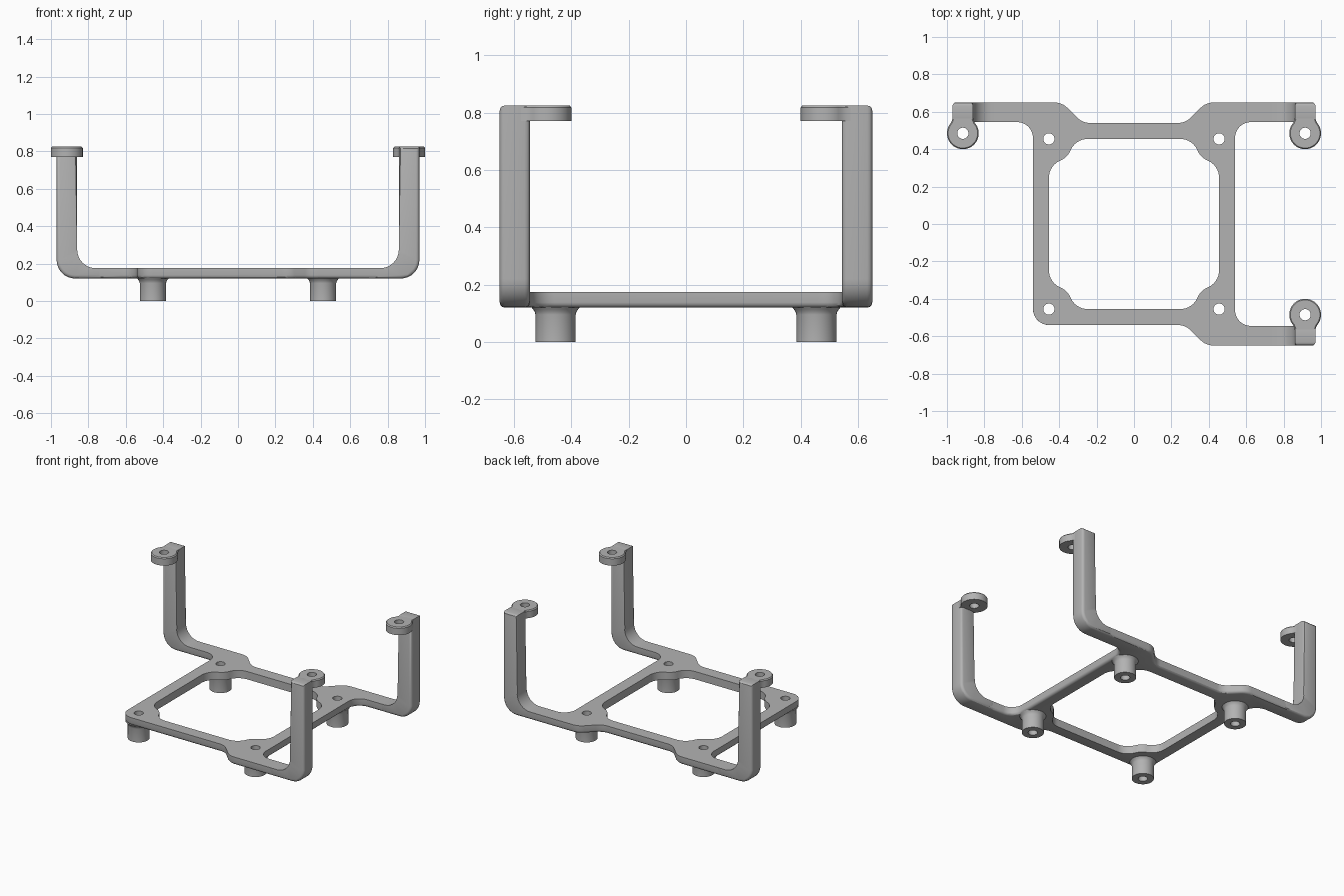
import bpy, bmesh, math
from mathutils import Vector

cube = bpy.data.objects.get("Cube")
if cube:
    bpy.data.objects.remove(cube)

grey = bpy.data.materials.new("plain_grey")
grey.use_nodes = True
GREY = (0.45, 0.45, 0.45, 1)
grey.diffuse_color = GREY
grey.node_tree.nodes["Principled BSDF"].inputs["Base Color"].default_value = GREY

BOTTOM, TOP = 0.12, 0.175       # frame plate heights
HOLE, PITCH = 0.03, 0.455       # screw hole radius and position
EDGE = 0.018                    # softened edge size


def circle(r, cx=0, cy=0, start=0, end=360, n=32):
    """Points on an arc; a full turn leaves out the repeated last point."""
    count = n if end - start == 360 else n + 1
    angles = [math.radians(start + (end - start) * i / n) for i in range(count)]
    return [Vector((cx + r * math.cos(a), cy + r * math.sin(a))) for a in angles]


def rounded(corners, n=8):
    """Closed outline from (x, y, fillet radius) corners."""
    out = []
    for i, (x, y, r) in enumerate(corners):
        p = Vector((x, y))
        if r == 0:
            out.append(p)
            continue
        a = (Vector(corners[i - 1][:2]) - p).normalized()
        b = (Vector(corners[(i + 1) % len(corners)][:2]) - p).normalized()
        half = a.angle(b) / 2
        centre = p + (a + b).normalized() * r / math.sin(half)
        t = r / math.tan(half)
        u, v = p + a * t - centre, p + b * t - centre
        sweep = math.pi - 2 * half
        for k in range(n + 1):
            f = k / n
            out.append(centre + (u * math.sin((1 - f) * sweep) + v * math.sin(f * sweep)) / math.sin(sweep))
    return out


def inset(loop, amount, rule):
    """Move an anticlockwise outline inward where the rule holds."""
    out = []
    for i, p in enumerate(loop):
        d1 = (p - loop[i - 1]).normalized()
        d2 = (loop[(i + 1) % len(loop)] - p).normalized()
        n1, n2 = Vector((-d1.y, d1.x)), Vector((-d2.y, d2.x))
        out.append(p + (n1 + n2) / (1 + n1.dot(n2)) * amount if rule(p) else p)
    return out


def prism(name, outline, holes, steps, place=lambda a, b, c: (a, b, c), rule=lambda p: True):
    """Solid through (height, inset) steps, with straight holes."""
    bm = bmesh.new()
    caps = [[], []]
    for k, loop in enumerate([outline] + holes):
        rings = []
        for h, amount in steps:
            pts = inset(loop, amount, rule) if k == 0 and amount else loop
            rings.append([bm.verts.new(place(p.x, p.y, h)) for p in pts])
        for lo, hi in zip(rings, rings[1:]):
            for i in range(len(loop)):
                bm.faces.new((lo[i - 1], lo[i], hi[i], hi[i - 1]))
        for cap, ring in zip(caps, (rings[0], rings[-1])):
            cap += [bm.edges.get((ring[i - 1], ring[i])) for i in range(len(ring))]
    for cap in caps:
        bmesh.ops.triangle_fill(bm, edges=cap, use_beauty=True)
    bmesh.ops.recalc_face_normals(bm, faces=bm.faces)
    mesh = bpy.data.meshes.new(name)
    bm.to_mesh(mesh)
    bm.free()
    mesh.materials.append(grey)
    mesh.shade_smooth()
    mesh.set_sharp_from_angle(angle=math.radians(30))
    obj = bpy.data.objects.new(name, mesh)
    bpy.context.collection.objects.link(obj)
    return obj


def soft(start, direction=1):
    """Quarter-round steps from an end face into the solid."""
    return [(start + direction * EDGE * (1 - math.cos(math.radians(a))),
             EDGE * (1 - math.sin(math.radians(a)))) for a in (0, 30, 60, 90)]


# Base frame: outer corners with or without an arm, and an opening with bosses
arm_corner = [(0.54, 0.545, 0.085), (0.74, 0.545, 0), (0.74, 0.65, 0),
              (0.385, 0.65, 0.1), (0.275, 0.54, 0.1)]
plain_corner = [(0.54, 0.54, 0.085)]
boss_corner = [(PITCH, 0.315, 0.1), (0.355, 0.355, 0.1), (0.315, PITCH, 0.1)]
quadrants = {"back_left": (1, 1), "back_right": (-1, 1),
             "front_right": (-1, -1), "front_left": (1, -1)}
outer, opening = [], []
for name, (sx, sy) in quadrants.items():
    order = sx * sy
    corner = plain_corner if name == "front_right" else arm_corner
    outer += [(sx * x, sy * y, r) for x, y, r in corner][::order]
    opening += [(sx * x, sy * y, r) for x, y, r in boss_corner][::order]
screw_holes = [circle(HOLE, sx * PITCH, sy * PITCH) for sx, sy in quadrants.values()]
prism("base_frame", rounded(outer), [rounded(opening)] + screw_holes,
      soft(BOTTOM) + [(TOP, 0)])

# Arm side profile and tab outline
arm_profile = rounded([(0.70, BOTTOM, 0), (0.97, BOTTOM, 0.1), (0.97, 0.825, 0),
                       (0.86, 0.825, 0), (0.86, TOP, 0.1), (0.70, TOP, 0)])
neck = [Vector(p) for p in ((0.056, 0.075), (0.055, 0.09))]
tab_outline = (circle(0.085, start=138, end=402)
               + neck + [Vector((-p.x, p.y)) for p in reversed(neck)])

for name, (sx, sy) in quadrants.items():
    # Hollow standoff flaring into the frame
    prism("standoff_" + name, circle(0.07), [circle(HOLE)],
          [(0, 0), (0.095, 0), (0.105, -0.003), (0.113, -0.008), (BOTTOM + 0.002, -0.015)],
          lambda a, b, c: (sx * PITCH + a, sy * PITCH + b, c))
    if name == "front_right":
        continue
    # Upright arm, softened along its outer side
    prism("arm_" + name, arm_profile, [], soft(0.545) + soft(0.65, -1)[::-1],
          lambda a, b, c: (sx * a, sy * c, b),
          lambda p: p.y < 0.16 or p.x > 0.87 or p.y > 0.8)
    # Screw tab at the arm's top
    prism("tab_" + name, tab_outline, [circle(HOLE)],
          [(0.77, 0), (0.818, 0), (0.825, 0.006)],
          lambda a, b, c: (sx * (0.915 + a), sy * (0.485 + b), c))
